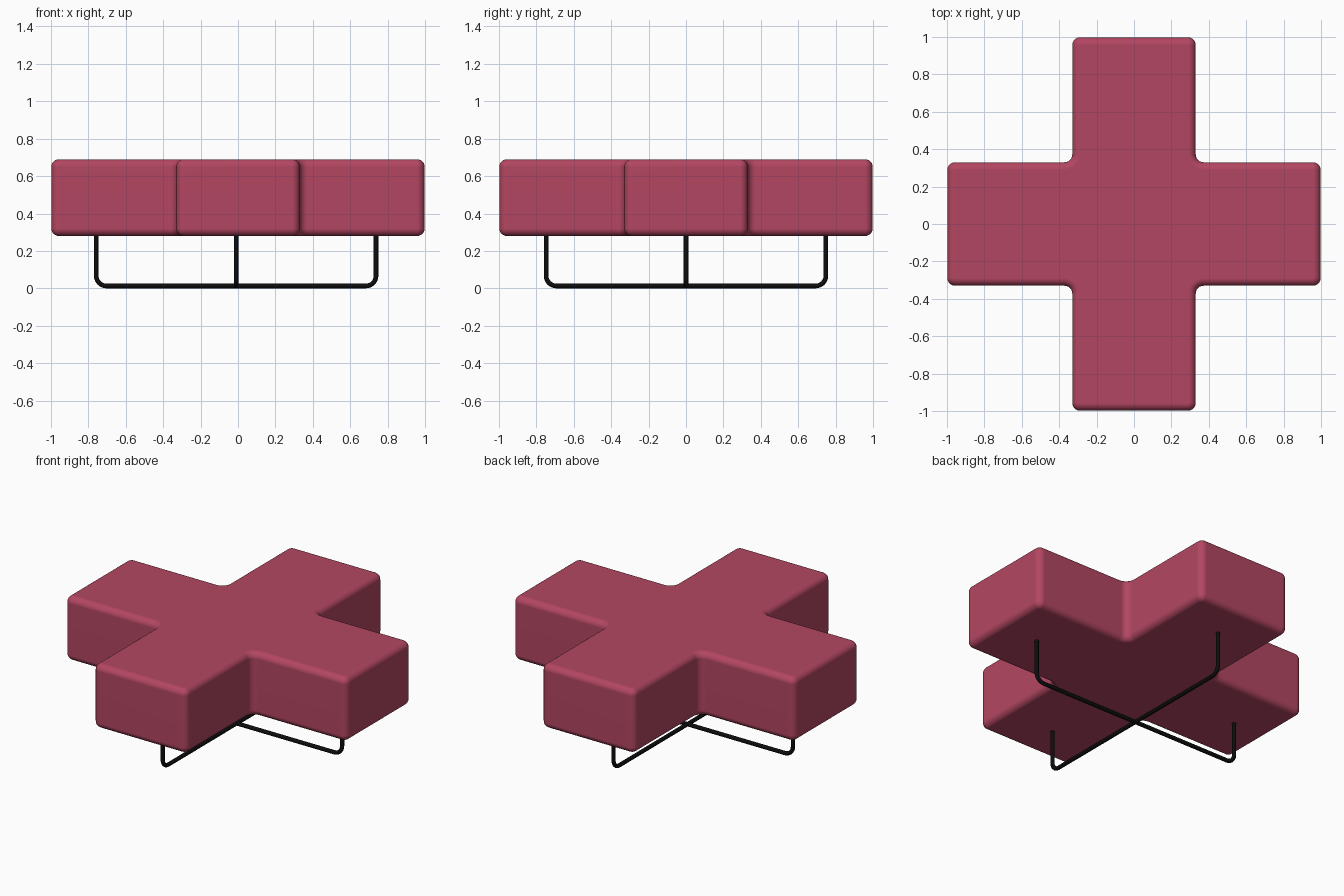
import bpy, bmesh, math
from mathutils import Vector

if "Cube" in bpy.data.objects:
    bpy.data.objects.remove(bpy.data.objects["Cube"])


def material(name, rgb):
    m = bpy.data.materials.new(name)
    m.diffuse_color = (*rgb, 1)
    m.use_nodes = True
    m.node_tree.nodes["Principled BSDF"].inputs["Base Color"].default_value = m.diffuse_color
    return m


RED = material("raspberry fabric", (0.45, 0.062, 0.122))
BLACK = material("black metal", (0.004, 0.004, 0.004))

# --- Cross-shaped cushion: rounded plan outline stacked with rounded rims ---
W, L = 0.33, 0.998          # arm half width, arm half length
Z0, Z1 = 0.28, 0.69         # underside and top
R, B, SEG = 0.042, 0.04, 6  # plan corner radius, rim radius, segments


def cross_outline(inset):
    """Plus outline (counter-clockwise), corners rounded, moved inward by inset."""
    pts = []
    for k in range(4):
        rot = k * math.pi / 2
        # two outer corners of one arm, then the inner corner after it
        corners = [((L - R, -W + R), -90, 90, R - inset),
                   ((L - R, W - R), 0, 90, R - inset),
                   ((W + R, W + R), 270, -90, R + inset)]
        for (cx, cy), a0, sweep, rad in corners:
            for i in range(SEG + 1):
                a = math.radians(a0 + sweep * i / SEG)
                x, y = cx + rad * math.cos(a), cy + rad * math.sin(a)
                pts.append((x * math.cos(rot) - y * math.sin(rot),
                            x * math.sin(rot) + y * math.cos(rot)))
    return pts


arc = [math.pi / 2 * i / SEG for i in range(SEG + 1)]
profile = [(B * (1 - math.sin(a)), Z0 + B * (1 - math.cos(a))) for a in arc]
profile += [(B * (1 - math.cos(a)), Z1 - B * (1 - math.sin(a))) for a in arc]

bm = bmesh.new()
rings = [[bm.verts.new((x, y, z)) for x, y in cross_outline(d)] for d, z in profile]
n = len(rings[0])
for lo, hi in zip(rings, rings[1:]):
    for i in range(n):
        j = (i + 1) % n
        bm.faces.new((lo[i], lo[j], hi[j], hi[i]))
bm.faces.new(rings[-1])
bm.faces.new(rings[0][::-1])
bmesh.ops.recalc_face_normals(bm, faces=bm.faces[:])
for f in bm.faces:
    f.smooth = True
mesh = bpy.data.meshes.new("cushion")
bm.to_mesh(mesh)
bm.free()
cushion = bpy.data.objects.new("cushion", mesh)
mesh.materials.append(RED)
bpy.context.collection.objects.link(cushion)
cushion.modifiers.new("weighted normals", 'WEIGHTED_NORMAL')

# --- Two crossing U-shaped rod legs ---
ROD, SPAN, BEND = 0.0125, 0.748, 0.055


def leg_frame(name, angle):
    half = [(SPAN, Z0 + 0.03)]
    for i in range(9):
        a = -math.pi / 2 * i / 8
        half.append((SPAN - BEND + BEND * math.cos(a), ROD + BEND + BEND * math.sin(a)))
    path = half + [(-x, z) for x, z in reversed(half)]
    cu = bpy.data.curves.new(name, 'CURVE')
    cu.dimensions = '3D'
    cu.bevel_depth = ROD
    cu.bevel_resolution = 4
    cu.use_fill_caps = True
    sp = cu.splines.new('POLY')
    sp.points.add(len(path) - 1)
    for p, (u, z) in zip(sp.points, path):
        p.co = (u, 0, z, 1)
    sp.use_smooth = True
    cu.materials.append(BLACK)
    ob = bpy.data.objects.new(name, cu)
    ob.rotation_euler.z = angle
    ob.location.x = -0.01
    bpy.context.collection.objects.link(ob)


leg_frame("leg_frame_side_to_side", 0)
leg_frame("leg_frame_front_to_back", math.pi / 2)
